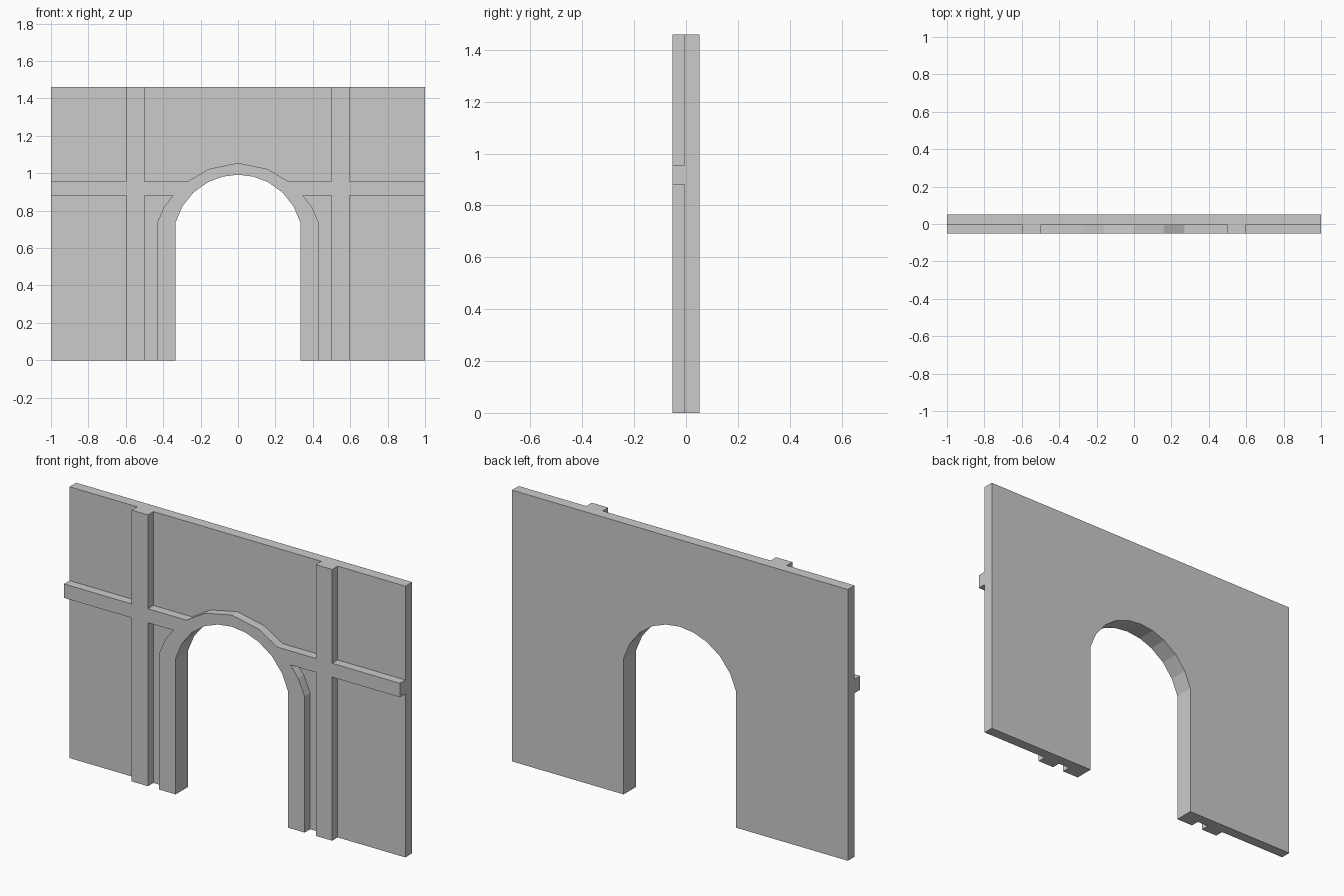
import bpy, bmesh
from math import sin, cos, radians

if "Cube" in bpy.data.objects:
    bpy.data.objects.remove(bpy.data.objects["Cube"])

TOP, HALF_OPENING = 1.46, 0.335
FRONT, STEP, BACK = -0.052, -0.005, 0.052


def extrude_symmetric(name, half, y0, y1):
    """Mirror a right-half outline (starting and ending near the axis) and extrude it along y."""
    left = [(-x, z) for x, z in reversed(half) if x > 0]
    bm = bmesh.new()
    face = bm.faces.new([bm.verts.new((x, y0, z)) for x, z in half + left])
    new = bmesh.ops.extrude_face_region(bm, geom=[face], use_keep_orig=True)["geom"]
    bmesh.ops.translate(bm, vec=(0, y1 - y0, 0),
                        verts=[v for v in new if isinstance(v, bmesh.types.BMVert)])
    bmesh.ops.recalc_face_normals(bm, faces=bm.faces)
    mesh = bpy.data.meshes.new(name)
    bm.to_mesh(mesh)
    bm.free()
    obj = bpy.data.objects.new(name, mesh)
    bpy.context.collection.objects.link(obj)
    return obj


# Doorway edge, from crown down to the floor on the right side
R, CZ = 0.346, 0.646
crown = (0, CZ + R)
doorway = [(R * sin(radians(a)), CZ + R * cos(radians(a)))
           for a in (13.8, 27.6, 43.5, 59.5)]
doorway += [(HALF_OPENING, 0.733), (HALF_OPENING, 0)]


def ring(name, outer, y0, y1):
    """Shape between the doorway and an outer outline that ends on the axis."""
    half = doorway + outer
    # The outline crosses the axis at the outer top and again at the crown
    left = [(-x, z) for x, z in reversed(half) if x > 0]
    full = [crown] + half + left
    bm_half = full[:len(half) + 1]
    return extrude_symmetric(name, bm_half, y0, y1)


# Wall slab with arched opening
ring("wall", [(1, 0), (1, TOP), (0, TOP)], STEP, BACK)

# Raised trim: arch surround, pilasters and horizontal band in one piece
trim = [(0.433, 0), (0.433, 0.733), (0.395, 0.82), (0.348, 0.88),
        (0.5, 0.88), (0.5, 0), (0.597, 0), (0.597, 0.88),
        (1, 0.88), (1, 0.955), (0.597, 0.955), (0.597, TOP),
        (0.5, TOP), (0.5, 0.955), (0.27, 0.955), (0.16, 1.022), (0, 1.055)]
ring("trim", trim, FRONT, STEP)
